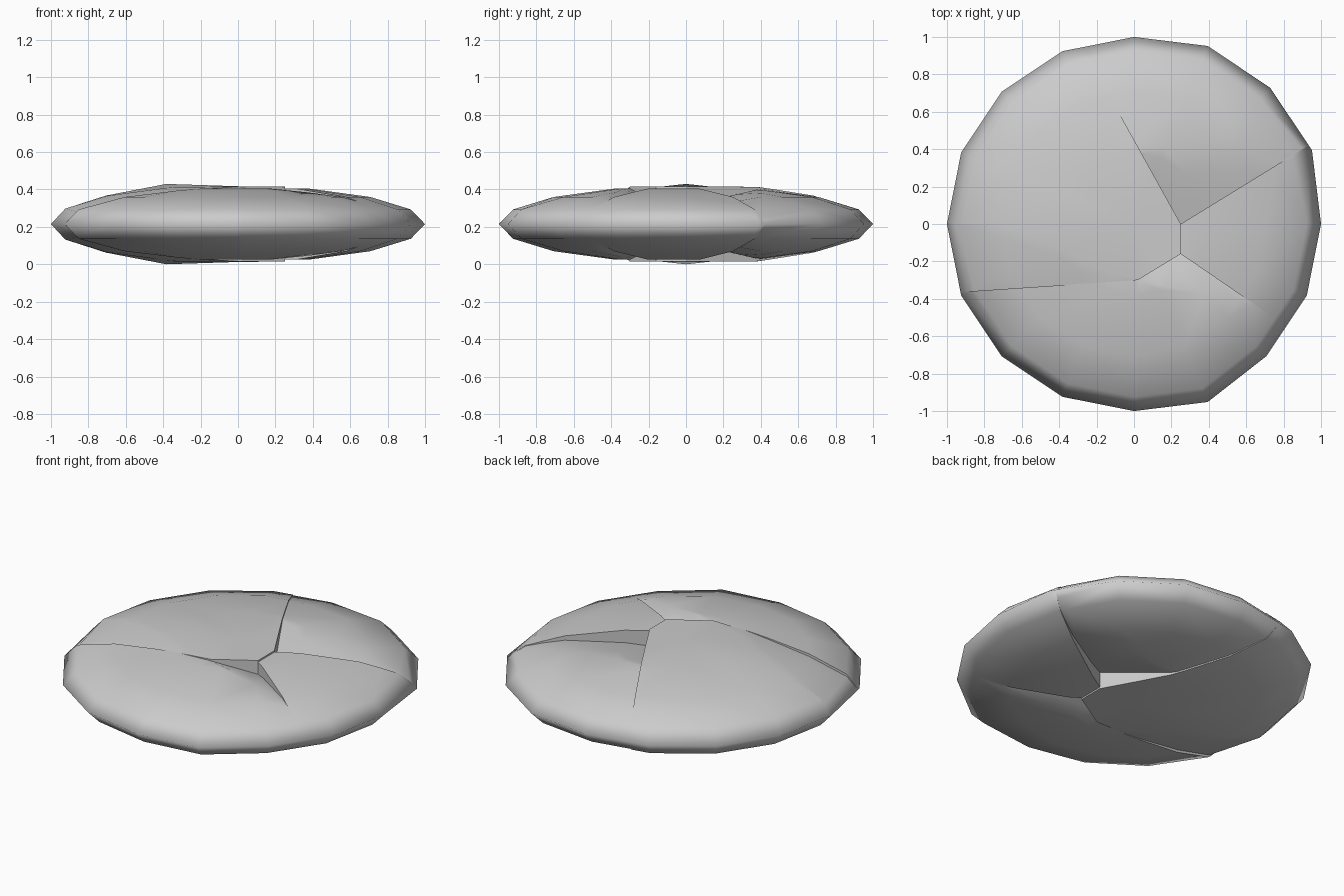
import bpy, bmesh
from mathutils import Vector

if "Cube" in bpy.data.objects:
    bpy.data.objects.remove(bpy.data.objects["Cube"])

MID = 0.215  # half height of the disc

stone = bpy.data.materials.new("stone_grey")
stone.use_nodes = True
GREY = (0.6, 0.6, 0.6, 1)
stone.diffuse_color = GREY
bsdf = stone.node_tree.nodes["Principled BSDF"]
bsdf.inputs["Base Color"].default_value = GREY
bsdf.inputs["Roughness"].default_value = 0.7

# Corner points of the cracks, seen in plan
HUB, HUB_FRONT, MIDDLE = (0.25, 0), (0.25, -0.16), (0.02, -0.3)
BACK, SIDE, CORNER = (-0.25, 0.9), (0.9, 0.4), (0.6, -0.4)
LEFT, FRONT = (-0.88, -0.36), (0.02, -1)


def outward(p, q):
    """Horizontal normal pointing to the right of the line p to q."""
    d = Vector((q[0] - p[0], q[1] - p[1], 0)).normalized()
    return Vector((d.y, -d.x, 0))


def flattened_disc(bm, thick):
    """Sixteen-sided flattened ball with a slightly uneven rim and crown."""
    bmesh.ops.create_uvsphere(bm, u_segments=16, v_segments=8, radius=1)
    for v in bm.verts:
        if abs(v.co.z) > 0.99:
            v.co.z *= 0.94
        elif v.co.x < -0.36 and abs(v.co.z) > 0.9:
            v.co.z *= 1.08 if abs(v.co.y) < 0.05 else 1
        if v.co.x > 0.2 and (v.co.y > 0.38 or v.co.y < -0.8):
            v.co.x *= 1.03
            v.co.y *= 1.03
        v.co.z *= 0.205 * thick


def cut(bm, p, q, clear):
    """Cut along p to q; when clearing, keep the left side and cap it."""
    geom = bm.verts[:] + bm.edges[:] + bm.faces[:]
    res = bmesh.ops.bisect_plane(bm, geom=geom, dist=1e-5, plane_co=(*p, 0),
                                 plane_no=outward(p, q), clear_outer=clear)
    if clear:
        edges = [e for e in res["geom_cut"]
                 if isinstance(e, bmesh.types.BMEdge) and e.is_boundary]
        bmesh.ops.holes_fill(bm, edges=edges, sides=0)


def sink(bm, apex, p, q, factor):
    """Fold the shard along the line p to q so it thins towards the apex."""
    cut(bm, p, q, False)
    n, base = outward(p, q), Vector((*p, 0))
    reach = (Vector((*apex, 0)) - base).dot(n)
    for v in bm.verts:
        w = (Vector((v.co.x, v.co.y, 0)) - base).dot(n) / reach
        v.co.z *= 1 - (1 - factor) * max(0, min(1, w))


def shard(name, lines, thick=1.0, fold=None):
    bm = bmesh.new()
    flattened_disc(bm, thick)
    for p, q in lines:
        cut(bm, p, q, True)
    if fold:
        sink(bm, *fold)
    bmesh.ops.recalc_face_normals(bm, faces=bm.faces[:])
    bm.normal_update()
    # crack walls are flat with crisp borders, the shell is smooth
    for f in bm.faces:
        f.smooth = abs(f.normal.z) > 1e-3
    for f in bm.faces:
        if not f.smooth:
            for e in f.edges:
                e.smooth = False
    bmesh.ops.translate(bm, verts=bm.verts[:], vec=(0, 0, MID))
    me = bpy.data.meshes.new(name)
    bm.to_mesh(me)
    bm.free()
    me.materials.append(stone)
    ob = bpy.data.objects.new(name, me)
    bpy.context.collection.objects.link(ob)


# Large shard on the -x side
shard("right_shard",
      [(HUB, BACK), (LEFT, MIDDLE), (MIDDLE, HUB_FRONT), (HUB_FRONT, HUB)],
      thick=1.05, fold=(LEFT, MIDDLE, (-0.95, 0), 0.78))

# Back shard, sinking towards the hub
shard("back_shard", [(BACK, HUB), (HUB, SIDE)],
      fold=(HUB, (0.03, 0.4), SIDE, 0.5))

# Shard on the +x side
shard("left_shard", [(SIDE, HUB), (HUB, HUB_FRONT), (HUB_FRONT, CORNER)])

# Two front shards; the one on +x sinks at its tip
shard("front_left_shard",
      [(CORNER, HUB_FRONT), (HUB_FRONT, MIDDLE), (MIDDLE, FRONT)],
      fold=(HUB_FRONT, MIDDLE, (0.5, -0.4), 0.6))
shard("front_right_shard", [(FRONT, MIDDLE), (MIDDLE, LEFT)])
